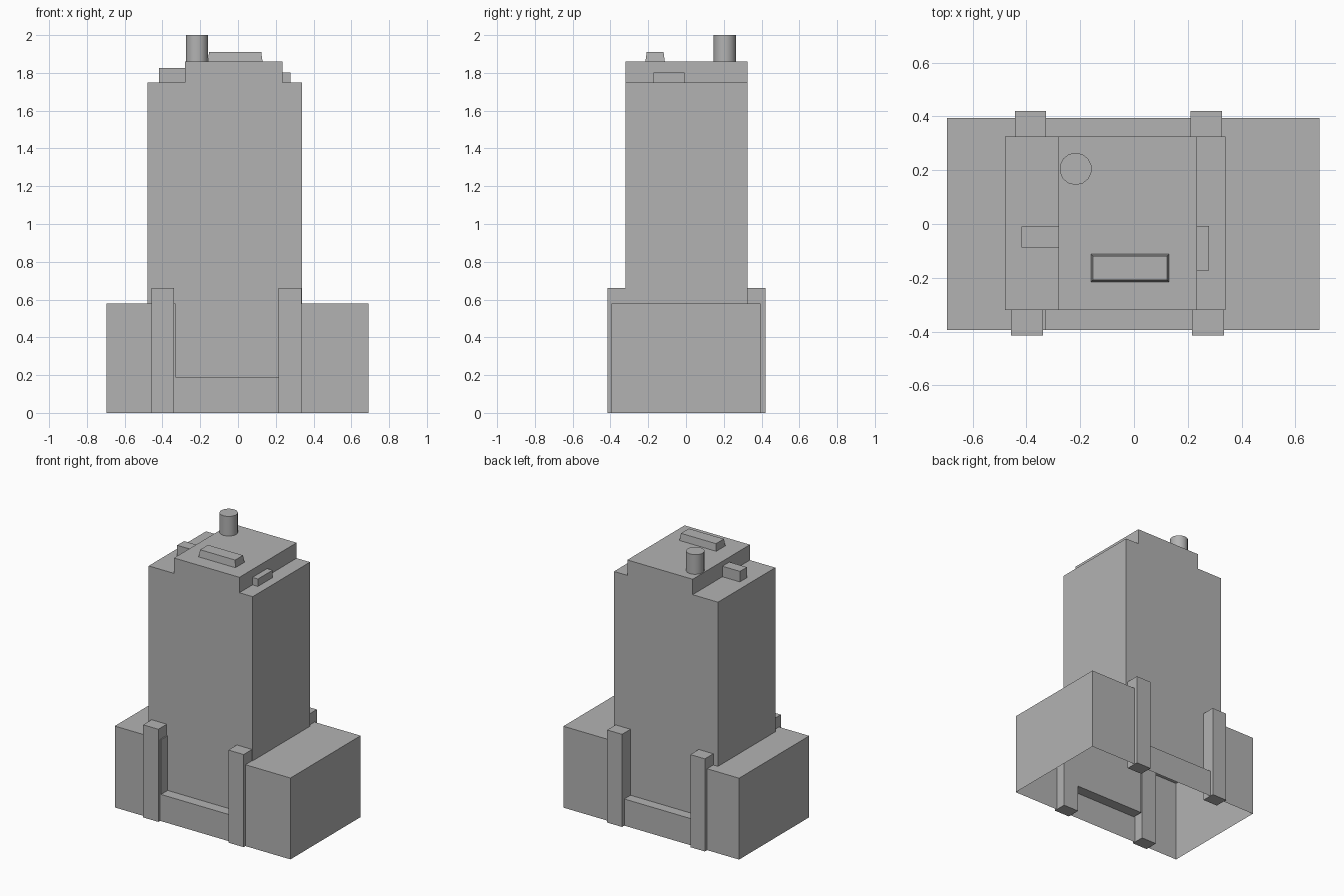
import bpy, bmesh, math
from mathutils import Vector

cube = bpy.data.objects.get("Cube")
if cube:
    bpy.data.objects.remove(cube, do_unlink=True)

grey = bpy.data.materials.new("concrete_grey")
grey.use_nodes = True
colour = (0.45, 0.45, 0.45, 1)
grey.diffuse_color = colour
grey.node_tree.nodes["Principled BSDF"].inputs["Base Color"].default_value = colour

# Footprint of the tower
X0, X1, Y0, Y1 = -0.48, 0.34, -0.32, 0.325
# Gap between the wings, and main heights
GAP0, GAP1, LEDGE, WING, SHOULDER, ROOF = -0.33, 0.22, 0.19, 0.58, 1.75, 1.86


def finish(name, bm):
    mesh = bpy.data.meshes.new(name)
    bm.to_mesh(mesh)
    bm.free()
    mesh.materials.append(grey)
    obj = bpy.data.objects.new(name, mesh)
    bpy.context.collection.objects.link(obj)
    return obj


def box(name, x, y, z, taper=0):
    bm = bmesh.new()
    bmesh.ops.create_cube(bm, size=1)
    for v in bm.verts:
        inset = taper if v.co.z > 0 else 0
        v.co = Vector([sum(r) / 2 + math.copysign((r[1] - r[0]) / 2 - i, c)
                       for r, c, i in zip((x, y, z), v.co, (inset, inset, 0))])
    return finish(name, bm)


def extrude_profile(points, y0, y1):
    """Extrude an x-z outline along y into a closed solid."""
    bm = bmesh.new()
    face = bm.faces.new([bm.verts.new((x, y0, z)) for x, z in points])
    new = bmesh.ops.extrude_face_region(bm, geom=[face])["geom"]
    bmesh.ops.translate(bm, vec=(0, y1 - y0, 0),
                        verts=[g for g in new if isinstance(g, bmesh.types.BMVert)])
    bmesh.ops.recalc_face_normals(bm, faces=bm.faces)
    return bm


def drop(bm, rule):
    bmesh.ops.delete(bm, geom=[f for f in bm.faces if rule(f)], context="FACES")


# Base: two wings joined by a low ledge, hollow and open below
bm = extrude_profile([(-0.695, 0), (-0.695, WING), (GAP0, WING), (GAP0, LEDGE),
                      (GAP1, LEDGE), (GAP1, WING), (0.69, WING), (0.69, 0)], -0.395, 0.395)
drop(bm, lambda f: f.normal.z < -0.9)
for co, no in (((X0, 0, 0), (1, 0, 0)), ((X1, 0, 0), (1, 0, 0)),
               ((0, Y0, 0), (0, 1, 0)), ((0, Y1, 0), (0, 1, 0))):
    bmesh.ops.bisect_plane(bm, geom=bm.verts[:] + bm.edges[:] + bm.faces[:],
                           plane_co=co, plane_no=no)


def under_tower(f):
    c = f.calc_center_median()
    return X0 < c.x < X1 and Y0 < c.y < Y1


drop(bm, under_tower)
finish("base", bm)

# Tower: stepped shoulders on both sides, open below
bm = extrude_profile([(X0, WING), (X0, SHOULDER), (-0.28, SHOULDER), (-0.28, ROOF),
                      (0.235, ROOF), (0.235, SHOULDER), (X1, SHOULDER), (X1, WING),
                      (GAP1, WING), (GAP1, LEDGE), (GAP0, LEDGE), (GAP0, WING)], Y0, Y1)
drop(bm, lambda f: abs(f.normal.y) < 0.5 and f.calc_center_median().z < WING + 0.01)
finish("tower", bm)

# Corner pillars
for side, y, xs in (("front", (-0.415, Y0), ((-0.457, -0.338), (0.215, 0.335))),
                    ("back", (Y1, 0.42), ((-0.443, -0.328), (0.21, 0.327)))):
    for hand, x in zip(("right", "left"), xs):
        box(f"{side}_{hand}_pillar", x, y, (0, 0.66))

# Rooftop equipment
box("right_shoulder_unit", (-0.418, -0.28), (-0.088, -0.01), (SHOULDER, 1.825))
box("left_shoulder_unit", (0.235, 0.278), (-0.173, -0.007), (SHOULDER, 1.803))
box("roof_skylight", (-0.16, 0.13), (-0.215, -0.112), (ROOF, 1.91), taper=0.007)

# Chimney
bm = bmesh.new()
bmesh.ops.create_cone(bm, cap_ends=True, segments=14, radius1=0.06, radius2=0.06,
                      depth=2 - ROOF)
bmesh.ops.translate(bm, verts=bm.verts, vec=(-0.217, 0.205, (2 + ROOF) / 2))
chimney = finish("chimney", bm)
bpy.ops.object.select_all(action="DESELECT")
chimney.select_set(True)
bpy.context.view_layer.objects.active = chimney
bpy.ops.object.shade_smooth_by_angle(angle=math.radians(35))
